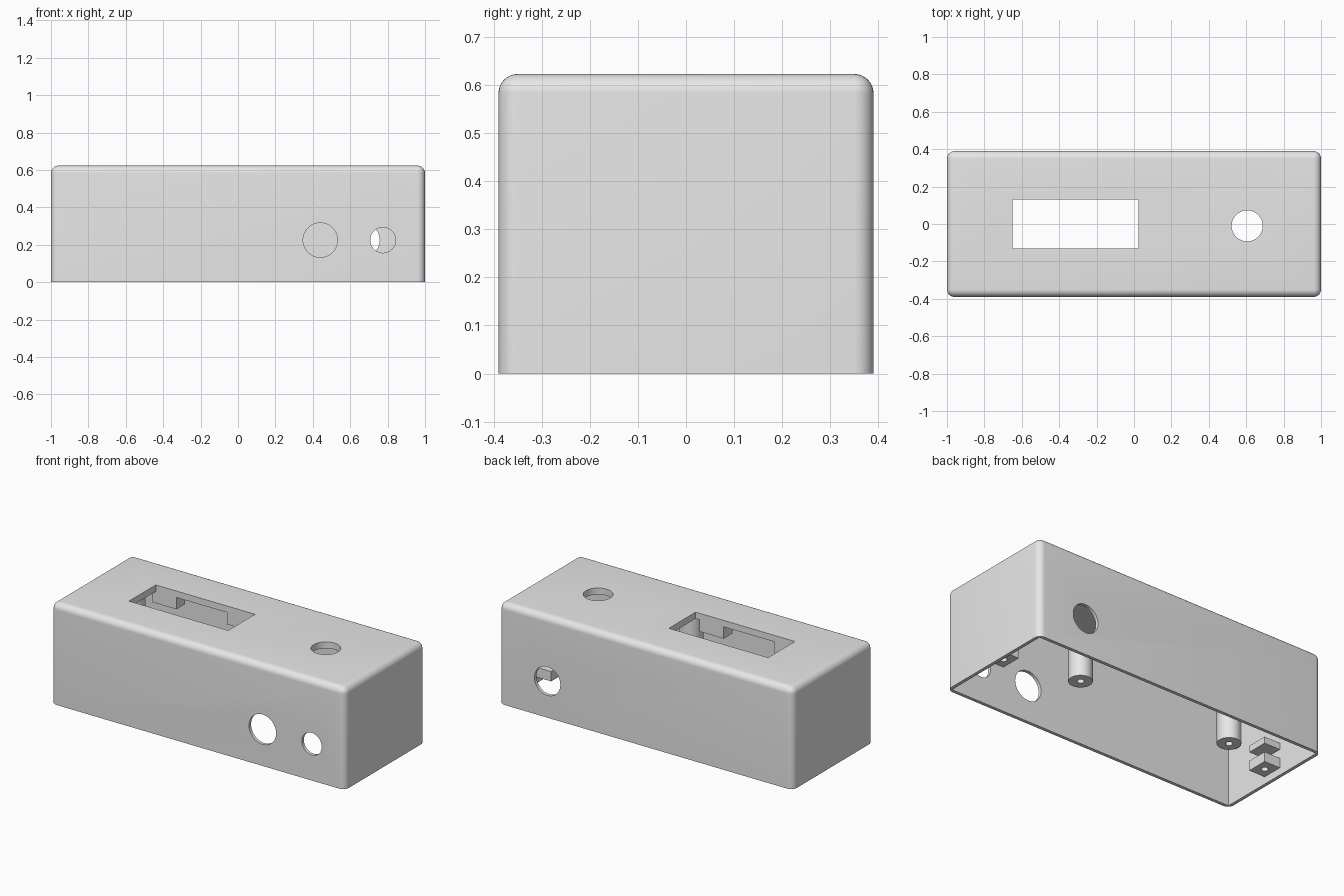
import bpy
import bmesh
import math
from mathutils import Matrix, Vector

old = bpy.data.objects.get("Cube")
if old:
    bpy.data.objects.remove(old, do_unlink=True)

HX, HY, H = 1.0, 0.39, 0.623     # outer half sizes and height
WALL, ROOF, FILLET = 0.02, 0.04, 0.04
CEIL = H - ROOF

grey = bpy.data.materials.new("light grey plastic")
grey.use_nodes = True
grey.diffuse_color = (0.8, 0.8, 0.8, 1)
grey.node_tree.nodes["Principled BSDF"].inputs["Base Color"].default_value = (0.8, 0.8, 0.8, 1)


def finish(name, bm):
    bmesh.ops.recalc_face_normals(bm, faces=bm.faces)
    mesh = bpy.data.meshes.new(name)
    bm.to_mesh(mesh)
    bm.free()
    mesh.materials.append(grey)
    ob = bpy.data.objects.new(name, mesh)
    bpy.context.collection.objects.link(ob)
    return ob


def box(name, lo, hi, fillet=0):
    lo, hi = Vector(lo), Vector(hi)
    bm = bmesh.new()
    bmesh.ops.create_cube(bm, size=1, matrix=Matrix.Translation((lo + hi) / 2)
                          @ Matrix.Diagonal((*(hi - lo), 1)))
    if fillet:  # round everything except the bottom edges
        edges = [e for e in bm.edges if max(v.co.z for v in e.verts) > lo.z + 0.001]
        bmesh.ops.bevel(bm, geom=edges, offset=fillet, segments=8,
                        profile=0.5, affect='EDGES')
    return finish(name, bm)


def cylinder(name, centre, radius, depth, axis='Z'):
    bm = bmesh.new()
    turn = Matrix.Rotation(math.pi / 2, 4, 'X') if axis == 'Y' else Matrix.Identity(4)
    bmesh.ops.create_cone(bm, cap_ends=True, segments=48, radius1=radius, radius2=radius,
                          depth=depth, matrix=Matrix.Translation(centre) @ turn)
    return finish(name, bm)


def cut(ob, cutter):
    mod = ob.modifiers.new("cut", 'BOOLEAN')
    mod.operation = 'DIFFERENCE'
    mod.solver = 'EXACT'
    mod.object = cutter
    bpy.context.view_layer.objects.active = ob
    bpy.ops.object.modifier_apply(modifier=mod.name)
    bpy.data.objects.remove(cutter, do_unlink=True)


def smooth(ob):
    bpy.ops.object.select_all(action='DESELECT')
    ob.select_set(True)
    bpy.context.view_layer.objects.active = ob
    bpy.ops.object.shade_smooth_by_angle(angle=math.radians(30))


# Open-bottomed shell with its display window and round openings
shell = box("case_shell", (-HX, -HY, 0), (HX, HY, H), FILLET)
cut(shell, box("cavity", (WALL - HX, WALL - HY, -0.1), (HX - WALL, HY - WALL, CEIL)))
cut(shell, box("window", (-0.65, -0.13, 0.5), (0.025, 0.13, 0.7)))
cut(shell, cylinder("top_hole", (0.605, -0.01, H), 0.083, 0.2))
cut(shell, cylinder("front_hole_large", (0.44, -HY, 0.225), 0.092, 0.2, 'Y'))
cut(shell, cylinder("front_hole_small", (0.775, -HY, 0.225), 0.068, 0.2, 'Y'))
cut(shell, cylinder("back_hole", (0.67, HY, 0.225), 0.088, 0.2, 'Y'))
smooth(shell)

for sy, side in ((-1, "front"), (1, "back")):
    # Display posts hanging from the roof, with blind screw holes
    for x, end in ((-0.9, "right"), (0.153, "left")):
        post = cylinder(f"{side}_{end}_post", (x, sy * 0.27, (0.315 + CEIL) / 2),
                        0.067, CEIL - 0.315)
        cut(post, cylinder("screw_hole", (x, sy * 0.27, 0.315), 0.02, 0.3))
        smooth(post)
    # Spacer blocks beside the window
    for x, end in ((-0.675, "right"), (-0.165, "left")):
        y0, y1 = sorted((sy * 0.131, sy * 0.215))
        box(f"{side}_{end}_spacer", (x, y0, 0.51), (x + 0.165, y1, CEIL))

# Pairs of lugs on the end walls, with a nut slot between them
for sx, end in ((-1, "right"), (1, "left")):
    x0, x1 = sorted((sx * 0.872, sx * (HX - WALL)))
    lower = box(f"{end}_lower_lug", (x0, -0.065, 0.045), (x1, 0.065, 0.105))
    cut(lower, cylinder("screw_hole", (sx * 0.926, 0, 0.07), 0.02, 0.2))
    smooth(lower)
    box(f"{end}_upper_lug", (x0, -0.065, 0.16), (x1, 0.065, 0.2))
